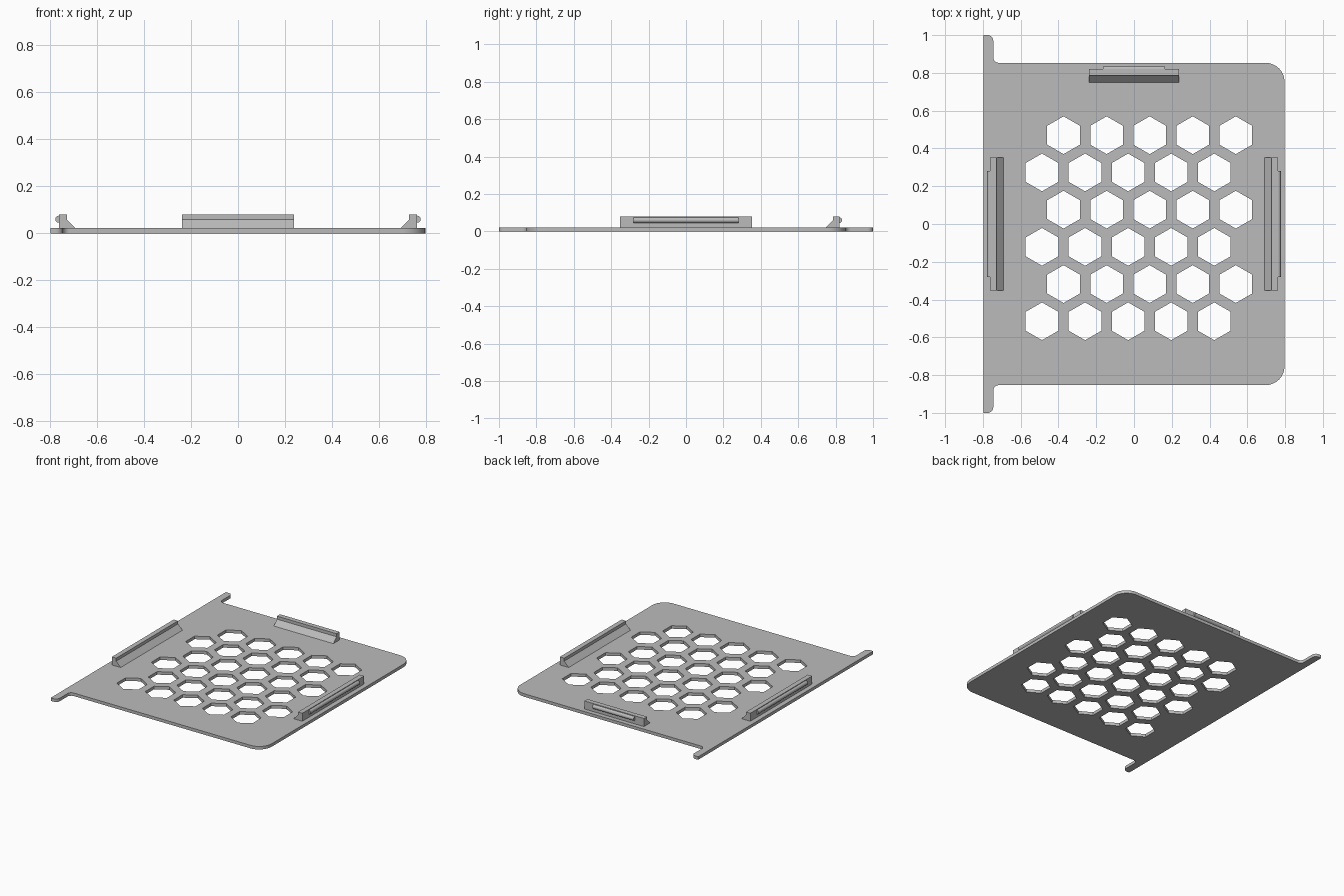
import bpy, bmesh
from math import sin, cos, pi, radians
from mathutils import Matrix

cube = bpy.data.objects.get("Cube")
if cube:
    bpy.data.objects.remove(cube, do_unlink=True)

THICK = 0.022

grey = bpy.data.materials.new("plain_grey")
grey.use_nodes = True
colour = (0.5, 0.5, 0.5, 1)
grey.diffuse_color = colour
grey.node_tree.nodes["Principled BSDF"].inputs["Base Color"].default_value = colour


def arc(cx, cy, r, start, end, n=8):
    """Points along an arc, angles in degrees."""
    angles = [radians(start + (end - start) * i / n) for i in range(n + 1)]
    return [(cx + r * cos(a), cy + r * sin(a)) for a in angles]


def finish(name, bm):
    bmesh.ops.remove_doubles(bm, verts=bm.verts[:], dist=1e-5)
    bmesh.ops.recalc_face_normals(bm, faces=bm.faces[:])
    mesh = bpy.data.meshes.new(name)
    bm.to_mesh(mesh)
    bm.free()
    mesh.materials.append(grey)
    obj = bpy.data.objects.new(name, mesh)
    bpy.context.collection.objects.link(obj)
    bpy.ops.object.select_all(action='DESELECT')
    obj.select_set(True)
    bpy.context.view_layer.objects.active = obj
    bpy.ops.object.shade_smooth_by_angle(angle=radians(30))
    return obj


def prism(bm, profile, half):
    """Extrude an (x, z) profile along y from -half to half."""
    face = bm.faces.new([bm.verts.new((x, -half, z)) for x, z in profile])
    new = bmesh.ops.extrude_face_region(bm, geom=[face])["geom"]
    verts = [v for v in new if isinstance(v, bmesh.types.BMVert)]
    bmesh.ops.translate(bm, verts=verts, vec=(0, 2 * half, 0))


# Plate outline: rounded corners on one side, end tabs on the other
upper = (arc(0.697, 0.753, 0.1, 0, 90)
         + arc(-0.715, 0.883, 0.03, 270, 180)
         + arc(-0.775, 0.97, 0.03, 0, 90)
         + [(-0.797, 1.0)])
outline = upper + [(x, -y) for x, y in reversed(upper)]

# Honeycomb of pointed-top hexagonal holes, alternate rows shifted
loops = [outline]
for row in range(6):
    for col in range(5):
        cx = -0.373 + 0.228 * col - (0.114 if row % 2 else 0)
        cy = 0.47 - 0.197 * row
        loops.append(arc(cx, cy, 0.1, 30, 330, 5))

curve = bpy.data.curves.new("plate_outline", 'CURVE')
curve.dimensions = '2D'
curve.fill_mode = 'BOTH'
curve.extrude = THICK / 2
for pts in loops:
    spline = curve.splines.new('POLY')
    spline.points.add(len(pts) - 1)
    for p, (x, y) in zip(spline.points, pts):
        p.co = (x, y, 0, 1)
    spline.use_cyclic_u = True
helper = bpy.data.objects.new("plate_outline", curve)
bpy.context.collection.objects.link(helper)
bpy.context.view_layer.update()
filled = bpy.data.meshes.new_from_object(
    helper.evaluated_get(bpy.context.evaluated_depsgraph_get()))
bm = bmesh.new()
bm.from_mesh(filled)
bpy.data.objects.remove(helper, do_unlink=True)
bpy.data.meshes.remove(filled)
bmesh.ops.translate(bm, verts=bm.verts[:], vec=(0, 0, THICK / 2))
for f in bm.faces:
    f.material_index = 0
finish("plate", bm)


# Snap clips: sloped foot, upright post and a rounded ridge facing outward
def clip(name, reach, half, ridge_half, turn):
    foot = THICK - 0.002
    post = [(reach, foot), (reach, 0.08), (reach - 0.035, 0.08),
            (reach - 0.035, 0.058), (reach - 0.073, foot)]
    ridge = [(reach - 0.005, 0.045)] + arc(reach, 0.06, 0.015, -90, 90) \
        + [(reach - 0.005, 0.075)]
    bm = bmesh.new()
    prism(bm, post, half)
    prism(bm, ridge, ridge_half)
    bmesh.ops.transform(bm, verts=bm.verts[:],
                        matrix=Matrix.Rotation(turn, 4, 'Z'))
    return finish(name, bm)


clip("left_clip", 0.762, 0.353, 0.28, 0)
clip("right_clip", 0.762, 0.353, 0.28, pi)
clip("back_clip", 0.82, 0.238, 0.165, pi / 2)
